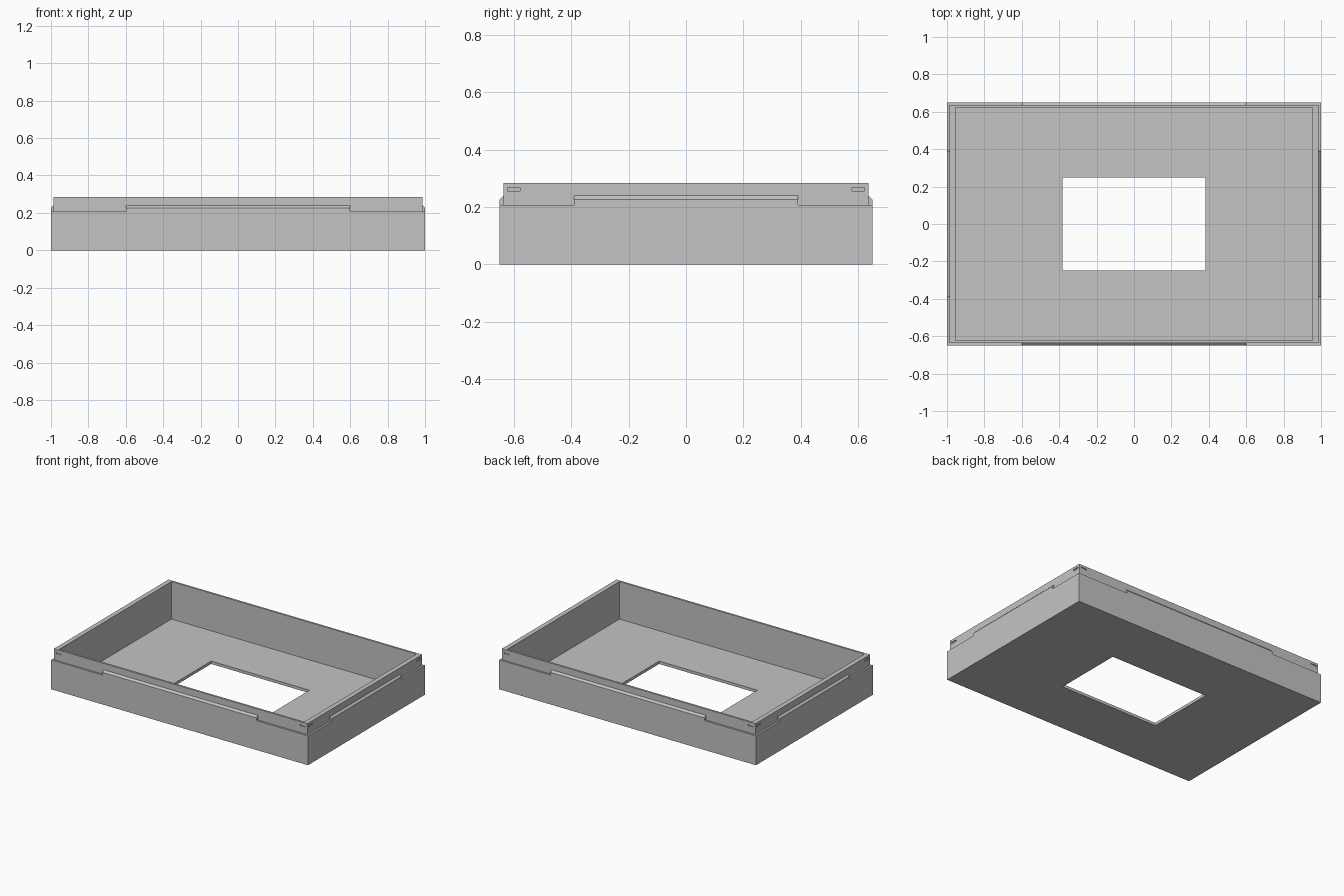
import bpy, bmesh, math
from mathutils import Matrix

cube = bpy.data.objects.get("Cube")
if cube:
    bpy.data.objects.remove(cube, do_unlink=True)

grey = bpy.data.materials.new("light_grey")
grey.use_nodes = True
colour = (0.55, 0.55, 0.55, 1)
grey.diffuse_color = colour
grey.node_tree.nodes["Principled BSDF"].inputs["Base Color"].default_value = colour

# Main dimensions
OUT_X, OUT_Y = 1.0, 0.65
INSET = 0.013
LEDGE, TOP, FLOOR = 0.207, 0.284, 0.02


def finish(bm, name):
    bmesh.ops.recalc_face_normals(bm, faces=bm.faces)
    mesh = bpy.data.meshes.new(name)
    bm.to_mesh(mesh)
    bm.free()
    mesh.materials.append(grey)
    obj = bpy.data.objects.new(name, mesh)
    bpy.context.collection.objects.link(obj)
    return obj


def prism(name, profile, half_width, shift, angle):
    """Extrude an (outward, z) profile along one wall, then turn it to a side."""
    bm = bmesh.new()
    ends = [[bm.verts.new((shift + s * half_width, -d, z)) for d, z in profile]
            for s in (-1, 1)]
    for end in ends:
        bm.faces.new(end)
    n = len(profile)
    for i in range(n):
        j = (i + 1) % n
        bm.faces.new((ends[0][i], ends[0][j], ends[1][j], ends[1][i]))
    bm.transform(Matrix.Rotation(angle, 4, "Z"))
    return finish(bm, name)


def combine(target, tool, operation):
    mod = target.modifiers.new(tool.name, "BOOLEAN")
    mod.object, mod.operation, mod.solver = tool, operation, "EXACT"
    bpy.context.view_layer.objects.active = target
    bpy.ops.object.modifier_apply(modifier=mod.name)
    bpy.data.objects.remove(tool, do_unlink=True)


# Tray: rectangular loops joined from the opening, around the walls and back
loops = [
    (0.383, 0.248, 0), (OUT_X, OUT_Y, 0), (OUT_X, OUT_Y, LEDGE),
    (OUT_X - INSET, OUT_Y - INSET, LEDGE), (OUT_X - INSET, OUT_Y - INSET, TOP),
    (0.954, 0.623, TOP), (0.954, 0.623, FLOOR), (0.383, 0.248, FLOOR),
]
bm = bmesh.new()
rings = [[bm.verts.new((sx * x, sy * y, z)) for sx, sy in
          ((-1, -1), (1, -1), (1, 1), (-1, 1))] for x, y, z in loops]
for k, ring in enumerate(rings):
    nxt = rings[(k + 1) % len(rings)]
    for i in range(4):
        j = (i + 1) % 4
        bm.faces.new((ring[i], ring[j], nxt[j], nxt[i]))
tray = finish(bm, "open_tray")

# Each side: a sloped raised tab on the ledge and two shallow clip slots in the lip
for side in range(4):
    long_side = side % 2 == 0
    wall = OUT_Y if long_side else OUT_X
    lip = wall - INSET
    corner = (OUT_X if long_side else OUT_Y) - INSET
    angle = side * math.pi / 2
    tab = [(wall, LEDGE - 0.03), (wall, 0.226), (lip, 0.239),
           (lip - 0.005, 0.239), (lip - 0.005, LEDGE - 0.03)]
    combine(tray, prism("raised_tab", tab, 0.6 if long_side else 0.39, 0, angle), "UNION")
    slot = [(lip + 0.01, 0.255), (lip + 0.01, 0.267), (lip - 0.006, 0.267), (lip - 0.006, 0.255)]
    for s in (-1, 1):
        combine(tray, prism("clip_slot", slot, 0.022, s * (corner - 0.036), angle), "DIFFERENCE")

# Merge the flat seams left by the joins
bm = bmesh.new()
bm.from_mesh(tray.data)
bmesh.ops.remove_doubles(bm, verts=bm.verts, dist=0.0001)
bmesh.ops.dissolve_limit(bm, angle_limit=0.01, verts=bm.verts, edges=bm.edges)
bm.to_mesh(tray.data)
bm.free()
